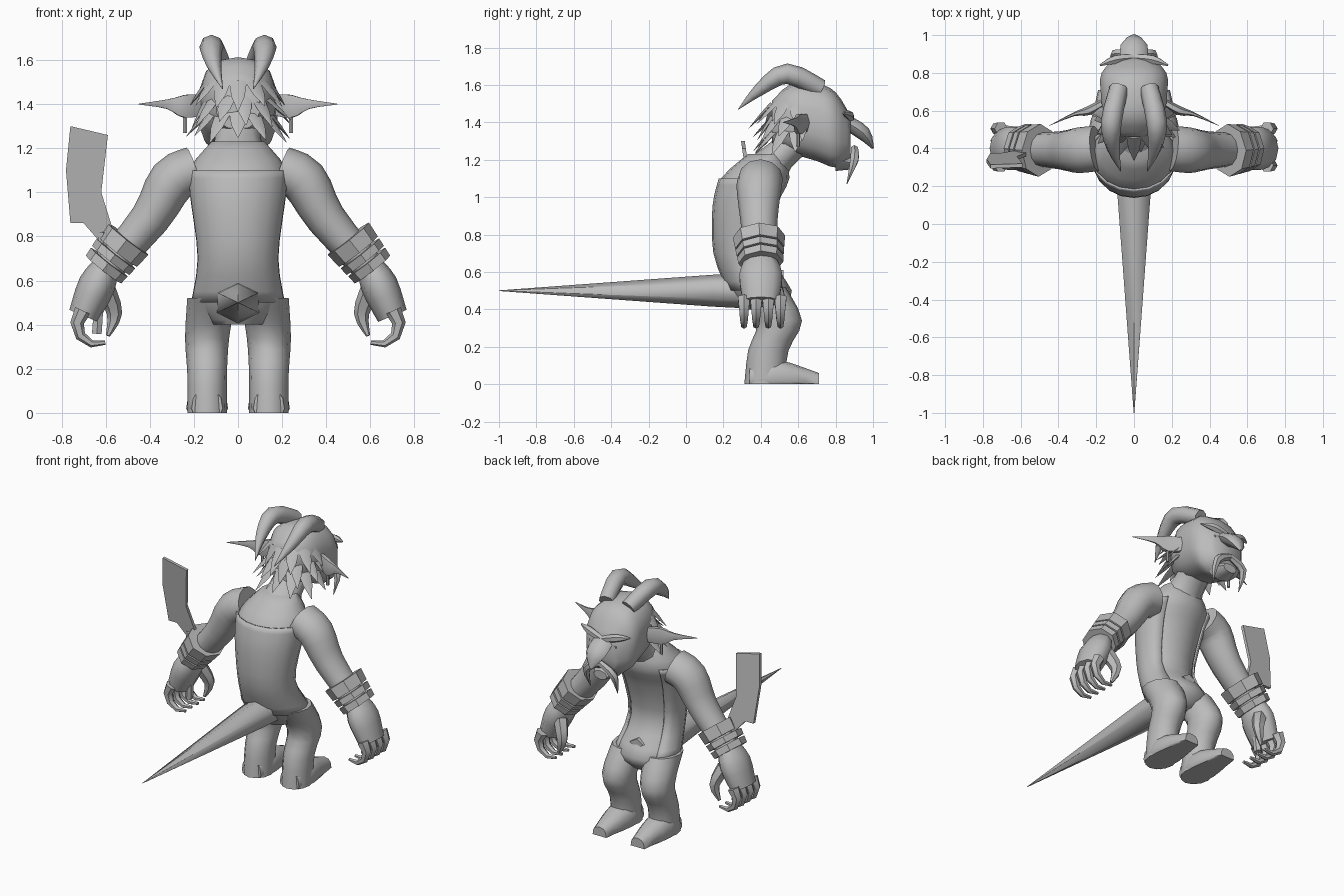
import bpy, bmesh, math, random
from mathutils import Vector

random.seed(4)
cube = bpy.data.objects.get("Cube")
if cube:
    bpy.data.objects.remove(cube)

X, Y, Z = Vector((1, 0, 0)), Vector((0, 1, 0)), Vector((0, 0, 1))

grey = bpy.data.materials.new("plain grey")
grey.use_nodes = True
grey.diffuse_color = (.5, .5, .5, 1)
grey.node_tree.nodes["Principled BSDF"].inputs["Base Color"].default_value = grey.diffuse_color


def finish(name, bm, angle):
    """Turn a bmesh into a named, shaded object."""
    bmesh.ops.recalc_face_normals(bm, faces=bm.faces)
    mesh = bpy.data.meshes.new(name)
    bm.to_mesh(mesh)
    bm.free()
    mesh.materials.append(grey)
    obj = bpy.data.objects.new(name, mesh)
    bpy.context.collection.objects.link(obj)
    bpy.ops.object.select_all(action="DESELECT")
    obj.select_set(True)
    bpy.context.view_layer.objects.active = obj
    bpy.ops.object.shade_smooth_by_angle(angle=math.radians(angle))
    return obj


def smooth_path(points, steps):
    """Pass a flowing curve through a few control rings."""
    points = [Vector(p) for p in points]
    path = []
    for i in range(len(points) - 1):
        start, end = points[i], points[i + 1]
        before, after = points[max(i - 1, 0)], points[min(i + 2, len(points) - 1)]
        leave, arrive = (end - before) / 2, (after - start) / 2
        for step in range(steps):
            t = step / steps
            bend = leave * (t * (1 - t) ** 2) - arrive * (t * t * (1 - t))
            path.append(start.lerp(end, t * t * (3 - 2 * t)) + bend)
    return path + [points[-1]]


def loft(name, rings, sides=10, flat=1, ref=X, axis=None, mirror=1, square=1, gap=0, steps=3, angle=50):
    """Skin rings of (x, y, z, radius), or (y, z, radius) on the centre line.
    The radius runs along ref and flat scales the other one; gap opens the skin towards +y."""
    path = smooth_path([(0, *r) if len(r) == 3 else r for r in rings], steps)
    centres = [p.xyz for p in path]
    bm = bmesh.new()
    loops = []
    for i, centre in enumerate(centres):
        along = axis or (centres[min(i + 1, len(path) - 1)] - centres[max(i - 1, 0)]).normalized()
        across = (ref - along * ref.dot(along)).normalized()
        depth = along.cross(across) * flat
        radius = max(path[i].w, .002)
        loop = []
        for k in range(sides + bool(gap)):
            turn = math.pi / 2 + gap + 2 * (math.pi - gap) * k / sides
            c, s = math.cos(turn), math.sin(turn)
            p = centre + radius * (across * math.copysign(abs(c) ** square, c)
                                   + depth * math.copysign(abs(s) ** square, s))
            loop.append(bm.verts.new((p.x * mirror, p.y, max(p.z, 0))))
        loops.append(loop)
    for low, high in zip(loops, loops[1:]):
        for k in range(sides):
            j = (k + 1) % len(low)
            bm.faces.new((low[k], low[j], high[j], high[k]))
    if not gap:
        bm.faces.new(loops[0])
        bm.faces.new(loops[-1])
    return finish(name, bm, angle)


# Torso and neck
torso = [(.4, .4, .12), (.4, .5, .2), (.3, .7, .17), (.32, .95, .2), (.37, 1.1, .22), (.43, 1.23, .12)]
loft("torso", torso, sides=16, flat=.83, axis=Z)
loft("neck", [(.4, 1.1, .17), (.5, 1.22, .11), (.65, 1.35, .11)], flat=.8)

# Sleeveless vest, a thin shell open at the chest
vest = loft("vest", [(y, z, r + .015) for y, z, r in torso[1:5]], sides=14, flat=.83, axis=Z, gap=.75)
shell = vest.modifiers.new("cloth", "SOLIDIFY")
shell.thickness = .01
loft("belt_buckle", [(.48, .58, .05), (.52, .58, .05)], sides=4, flat=.6, axis=Y, square=.3, steps=1)

# Tail
loft("tail", [(.3, .5, .11), (.14, .5, .1), (-1, .5, .002)], sides=6, flat=.85, steps=1, angle=70)

# Head with a long nose and a chin
loft("head", [(.46, 1.4, .1), (.56, 1.42, .16), (.7, 1.4, .18), (.8, 1.36, .175), (.88, 1.32, .1)],
     sides=14, flat=1.15, axis=Y, square=.8)
loft("nose", [(.86, 1.4, .07), (.95, 1.34, .07), (1, 1.26, .01)], sides=8, flat=.55)
loft("chin", [(.8, 1.2, .1), (.9, 1.18, .05)], sides=8, flat=.6, axis=Y)

for mirror, hand in ((1, "left"), (-1, "right")):

    def limb(part, rings, **options):
        loft(f"{hand}_{part}", rings, mirror=mirror, **options)

    # Face
    limb("brow", [(0, .88, 1.41, .02), (.1, .87, 1.44, .025), (.18, .84, 1.45, .005)], sides=6, ref=Y)
    limb("eye", [(.08, .85, 1.38, .03), (.08, .88, 1.38, .02)], sides=6, flat=.5, axis=Y)
    limb("moustache", [(0, .9, 1.26, .02), (.1, .9, 1.2, .025), (.1, .86, 1.07, .002)], sides=6, ref=Y)

    # Curled horns
    limb("horn", [(.08, .72, 1.58, .05), (.12, .54, 1.66, .055), (.11, .4, 1.58, .035),
                  (.07, .28, 1.47, .002)], sides=8)

    # Pointed ears with a hanging ring
    limb("ear", [(.15, .65, 1.4, .05), (.24, .6, 1.39, .06), (.32, .58, 1.4, .025), (.45, .52, 1.4, .002)],
         sides=6, flat=.4, ref=Z)
    limb("earring", [(.24, .6, 1.34, .01), (.24, .6, 1.27, .01)], sides=6, steps=1)

    # Arms
    limb("arm", [(.2, .4, 1.1, .12), (.3, .39, 1.05, .12), (.4, .39, .88, .1), (.6, .4, .65, .08)],
         sides=12, flat=.9, ref=Y)

    # Three bands around the forearm
    elbow, wrist = Vector((.5, .39, .79)), Vector((.61, .4, .65))
    for number, (low, high) in enumerate(((0, .42), (.48, .7), (.76, 1))):
        limb(f"arm_band_{number}", [(*elbow.lerp(wrist, t), .14 - t / 50) for t in (low, high)],
             sides=8, flat=.85, ref=Y, steps=1, angle=30)

    # Hands with curled fingers
    limb("palm", [(.59, .4, .68, .08), (.64, .4, .58, .12), (.7, .4, .44, .1)], flat=.7, ref=Y)
    for number in range(4):
        y = .31 + .065 * number
        curl = [math.radians(45 - 40 * joint) for joint in range(5)]
        limb(f"finger_{number}", [(.64 + .09 * math.cos(a), y, .4 + .09 * math.sin(a), .03 + a / 100)
                                  for a in curl], sides=6, ref=Y, steps=1)
    limb("thumb", [(.6, .46, .56, .045), (.56, .5, .45, .035), (.59, .49, .35, .01)], sides=6, ref=Y)

    # Bent legs and feet
    limb("leg", [(.12, .4, .52, .11), (.14, .5, .34, .1), (.14, .44, .18, .09), (.14, .42, 0, .09)],
         sides=12, flat=1.2, axis=Z)
    limb("foot", [(.14, .34, .02, .07), (.14, .48, .02, .095), (.14, .71, 0, .05)],
         sides=12, flat=1.2, axis=Y, square=.8)

# Shaggy locks in rows around the back of the head
for row in range(3):
    for lock in range(-3, 4):
        turn = (lock + row % 2 / 3) / 2
        out = Vector((math.sin(turn), -math.cos(turn), 0))
        root = Vector((0, .6, 1.5 - .07 * row)) + out * .14
        tip = root + out * random.uniform(.06, .13) - Z * random.uniform(.1, .14)
        loft(f"hair_lock_{row}_{lock + 3}", [(*root, .04), (*root.lerp(tip, .5), .03), (*tip, .002)],
             sides=4, flat=.3, ref=Z.cross(out), steps=1)

# Cleaver blade, a leaning plate
outline = [(.76, 1.3), (.78, 1.1), (.76, .86), (.7, .86), (.63, .78), (.57, .84), (.62, 1), (.59, 1.26)]
bm = bmesh.new()
blade = bm.faces.new([bm.verts.new((-x, .48 - z / 7, z)) for x, z in outline])
edge = bmesh.ops.extrude_face_region(bm, geom=[blade], use_keep_orig=True)["geom"]
bmesh.ops.translate(bm, verts=[v for v in edge if isinstance(v, bmesh.types.BMVert)], vec=Y * .02)
finish("cleaver_blade", bm, 30)
loft("cleaver_handle", [(-.61, .37, .82, .025), (-.64, .4, .36, .025)], sides=6, steps=1)
